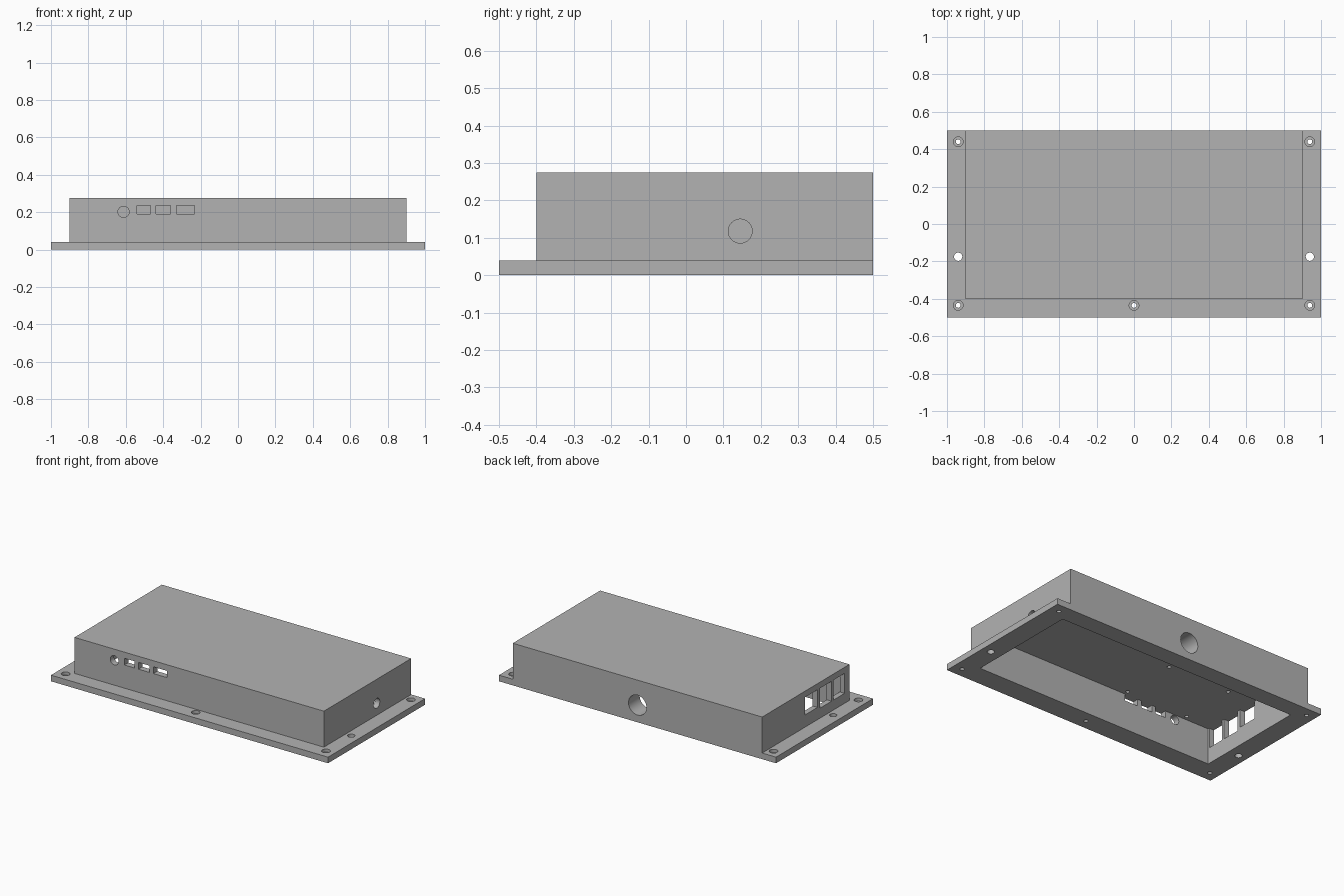
import bpy, math

if "Cube" in bpy.data.objects:
    bpy.data.objects.remove(bpy.data.objects["Cube"], do_unlink=True)

grey = bpy.data.materials.new("plain_grey")
grey.use_nodes = True
GREY = (0.45, 0.45, 0.45, 1)
grey.diffuse_color = GREY
grey.node_tree.nodes["Principled BSDF"].inputs["Base Color"].default_value = GREY


def block(name, x, y, z):
    """Box from (min, max) ranges."""
    ranges = (x, y, z)
    bpy.ops.mesh.primitive_cube_add(size=1, location=[sum(r) / 2 for r in ranges])
    ob = bpy.context.object
    ob.name = name
    ob.scale = [r[1] - r[0] for r in ranges]
    bpy.ops.object.transform_apply(location=True, rotation=True, scale=True)
    ob.data.materials.append(grey)
    return ob


def rod(name, radius, depth, location, axis="z"):
    """Cylinder centred at location along an axis."""
    turn = {"x": (0, math.pi / 2, 0), "y": (math.pi / 2, 0, 0), "z": (0, 0, 0)}[axis]
    bpy.ops.mesh.primitive_cylinder_add(vertices=32, radius=radius, depth=depth,
                                        location=location, rotation=turn)
    ob = bpy.context.object
    ob.name = name
    bpy.ops.object.transform_apply(location=True, rotation=True, scale=True)
    ob.data.materials.append(grey)
    return ob


def combine(target, other, operation="DIFFERENCE"):
    """Apply a boolean and discard the helper."""
    mod = target.modifiers.new("boolean", "BOOLEAN")
    mod.operation = operation
    mod.solver = "EXACT"
    mod.object = other
    bpy.context.view_layer.objects.active = target
    bpy.ops.object.modifier_apply(modifier=mod.name)
    bpy.data.objects.remove(other, do_unlink=True)


# Mounting flange with the raised box, flush at the back
CEILING = 0.235
case = block("enclosure", (-1, 1), (-0.5, 0.5), (0, 0.04))
combine(case, block("upper_box", (-0.9, 0.9), (-0.4, 0.5), (0.02, 0.275)), "UNION")

# Hollow, open underneath, with a thick back wall
combine(case, block("cavity", (-0.865, 0.865), (-0.36, 0.385), (-0.1, CEILING)))

# Counterbored screw holes in the flange
for x, y in ((-0.94, 0.44), (0.94, 0.44), (-0.94, -0.435), (0.94, -0.435), (0, -0.435)):
    combine(case, rod("screw_hole", 0.013, 0.2, (x, y, 0)))
    combine(case, rod("screw_recess", 0.026, 0.04, (x, y, 0.04)))

# Plain holes in the side flanges
for x in (-0.94, 0.94):
    combine(case, rod("side_hole", 0.022, 0.2, (x, -0.175, 0)))

# Front ports: one round, three rectangular
combine(case, rod("round_port", 0.03, 0.1, (-0.612, -0.38, 0.202), "y"))
for x in ((-0.54, -0.467), (-0.438, -0.36), (-0.33, -0.233)):
    combine(case, block("front_port", x, (-0.45, -0.34), (0.191, CEILING)))

# Tall openings in the end wall
for y, bottom in (((-0.35, -0.235), 0.105), ((-0.215, -0.095), 0.105), ((-0.07, 0.06), 0.12)):
    combine(case, block("end_opening", (-0.95, -0.84), y, (bottom, CEILING)))

# Cable holes in the opposite end and the back
combine(case, rod("end_cable_hole", 0.032, 0.12, (0.88, 0.145, 0.118), "x"))
combine(case, rod("back_cable_hole", 0.065, 0.3, (0, 0.45, 0.112), "y"))

# Blind board-mounting holes in the ceiling
for x in (-0.677, -0.229):
    for y in (-0.33, 0.045):
        combine(case, rod("mount_hole", 0.012, 0.04, (x, y, CEILING)))

# Smooth hole walls, sharp edges elsewhere
bpy.ops.object.select_all(action="DESELECT")
case.select_set(True)
bpy.context.view_layer.objects.active = case
bpy.ops.object.shade_smooth_by_angle(angle=math.radians(30))
